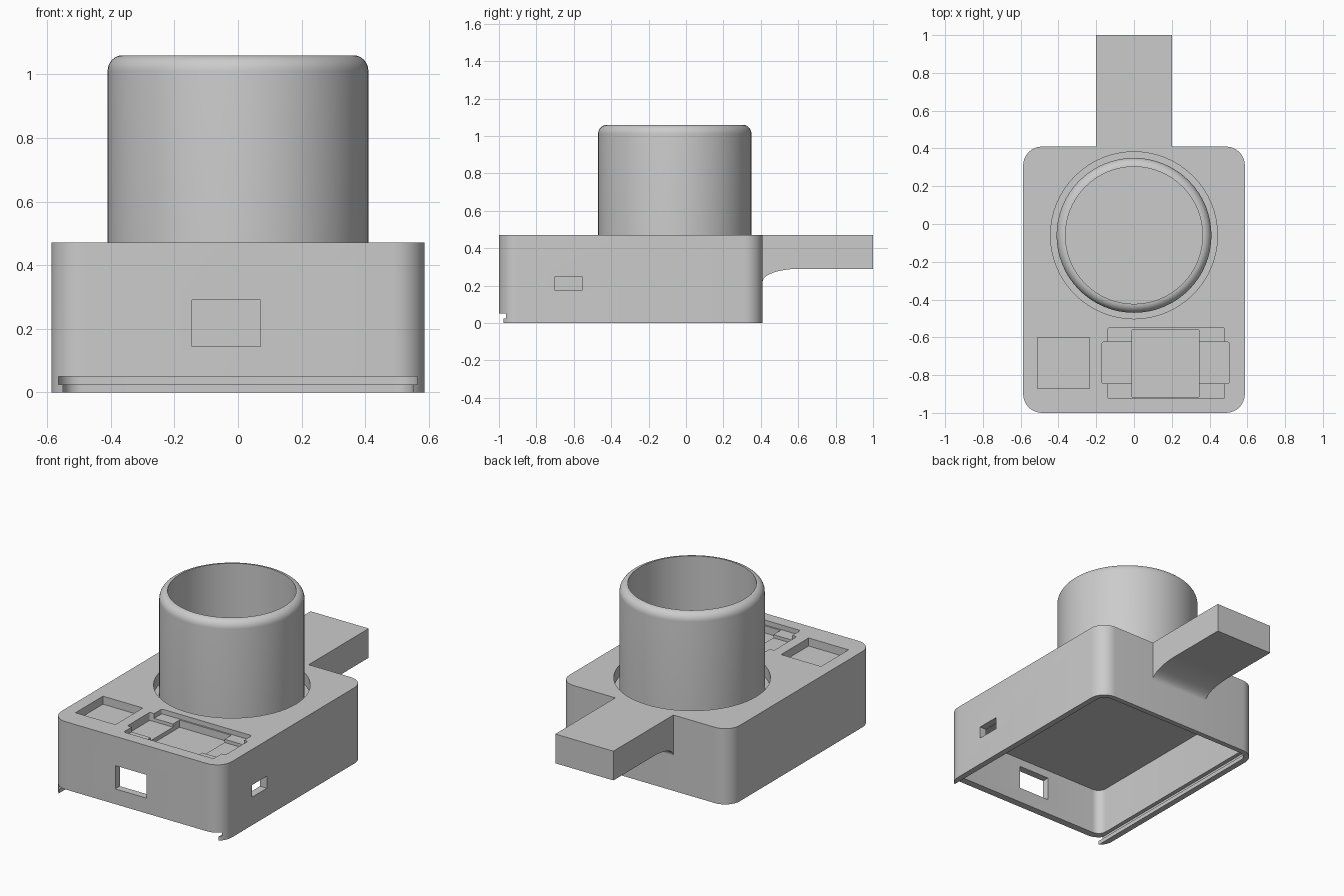
import bpy, bmesh
from math import sin, cos, pi

if "Cube" in bpy.data.objects:
    bpy.data.objects.remove(bpy.data.objects["Cube"])


def make(name, bm):
    bmesh.ops.recalc_face_normals(bm, faces=bm.faces[:])
    mesh = bpy.data.meshes.new(name)
    bm.to_mesh(mesh)
    bm.free()
    ob = bpy.data.objects.new(name, mesh)
    bpy.context.collection.objects.link(ob)
    return ob


def extrude_outline(name, pts, vec):
    """Solid from a closed outline of 3D points swept along vec."""
    bm = bmesh.new()
    face = bm.faces.new([bm.verts.new(p) for p in pts])
    res = bmesh.ops.extrude_face_region(bm, geom=[face])
    verts = [g for g in res["geom"] if isinstance(g, bmesh.types.BMVert)]
    bmesh.ops.translate(bm, vec=vec, verts=verts)
    return make(name, bm)


def block(name, x0, x1, y0, y1, z0, z1, r=0.0, seg=8):
    """Box with rounded vertical edges."""
    pts = []
    corners = [(x1 - r, y1 - r), (x0 + r, y1 - r), (x0 + r, y0 + r), (x1 - r, y0 + r)]
    for q, (cx, cy) in enumerate(corners):
        for i in range(seg + 1 if r else 1):
            a = (q + i / seg) * pi / 2
            pts.append((cx + r * cos(a), cy + r * sin(a), z0))
    return extrude_outline(name, pts, (0, 0, z1 - z0))


def disc(name, cx, cy, r, z0, z1, seg=64):
    pts = [(cx + r * cos(2 * pi * i / seg), cy + r * sin(2 * pi * i / seg), z0) for i in range(seg)]
    return extrude_outline(name, pts, (0, 0, z1 - z0))


def cut(target, cutter):
    cutter.hide_render = True
    mod = target.modifiers.new("cut", 'BOOLEAN')
    mod.operation, mod.solver, mod.object = 'DIFFERENCE', 'EXACT', cutter
    bpy.context.view_layer.objects.active = target
    bpy.ops.object.modifier_apply(modifier=mod.name)
    bpy.data.objects.remove(cutter)


def smooth(ob, angle=0.5):
    bpy.ops.object.select_all(action='DESELECT')
    ob.select_set(True)
    bpy.context.view_layer.objects.active = ob
    bpy.ops.object.shade_smooth_by_angle(angle=angle)


TOP = 0.472
CY = -0.06      # tube centre in y
RECESS = 0.40   # floor of the ring around the tube

# Housing with hollow underside
body = block("housing", -0.587, 0.587, -1.0, 0.41, 0, TOP, 0.1)
cut(body, block("cavity", -0.54, 0.54, -0.955, 0.372, -0.1, 0.34, 0.055))

# Sliding lid track: narrow mouth, wider groove above, open at the front
cut(body, block("lid_mouth", -0.55, 0.55, -1.2, 0.378, -0.1, 0.03, 0.06))
cut(body, block("lid_groove", -0.565, 0.565, -1.2, 0.39, 0.025, 0.05, 0.07))

# Front and side windows
cut(body, block("front_window", -0.145, 0.07, -1.1, -0.9, 0.145, 0.29))
cut(body, block("side_window", 0.5, 0.7, -0.70, -0.555, 0.175, 0.25))

# Ring recess and stepped pockets in the top
cut(body, disc("ring_recess", 0, CY, 0.442, RECESS, 0.6))
pockets = [
    (-0.51, -0.235, -0.87, -0.60, 0.05, 0),
    (-0.14, 0.48, -0.925, -0.55, 0.03, 0.01),
    (-0.17, 0.505, -0.845, -0.625, 0.05, 0.01),
    (-0.01, 0.345, -0.915, -0.56, 0.075, 0),
]
for x0, x1, y0, y1, depth, r in pockets:
    cut(body, block("pocket", x0, x1, y0, y1, TOP - depth, 0.6, r, 3))
smooth(body)

# Handle tab with a curved underside where it meets the housing
profile = [(0.40, TOP), (0.40, 0.222), (0.41, 0.222)]
for i in range(1, 13):
    a = i / 12 * pi / 2
    profile.append((0.41 + 0.20 * (1 - cos(a)), 0.222 + 0.068 * sin(a)))
profile += [(1.0, 0.29), (1.0, TOP)]
handle = extrude_outline("handle_tab", [(-0.2, y, z) for y, z in profile], (0.4, 0, 0))
smooth(handle)

# Open cup with rounded rim, lathed from its section
section = [(0, RECESS), (0.363, RECESS), (0.363, 1.06)]
for i in range(1, 9):
    a = pi / 2 * (1 - i / 8)
    section.append((0.363 + 0.047 * cos(a), 1.01 + 0.05 * sin(a)))
section += [(0.41, RECESS - 0.01), (0, RECESS - 0.01)]
bm = bmesh.new()
vs = [bm.verts.new((r, CY, z)) for r, z in section]
edges = [bm.edges.new(p) for p in zip(vs, vs[1:])]
bmesh.ops.spin(bm, geom=vs + edges, cent=(0, CY, 0), axis=(0, 0, 1), angle=2 * pi, steps=64)
bmesh.ops.remove_doubles(bm, verts=bm.verts[:], dist=1e-4)
cup = make("cup_tube", bm)
smooth(cup)
